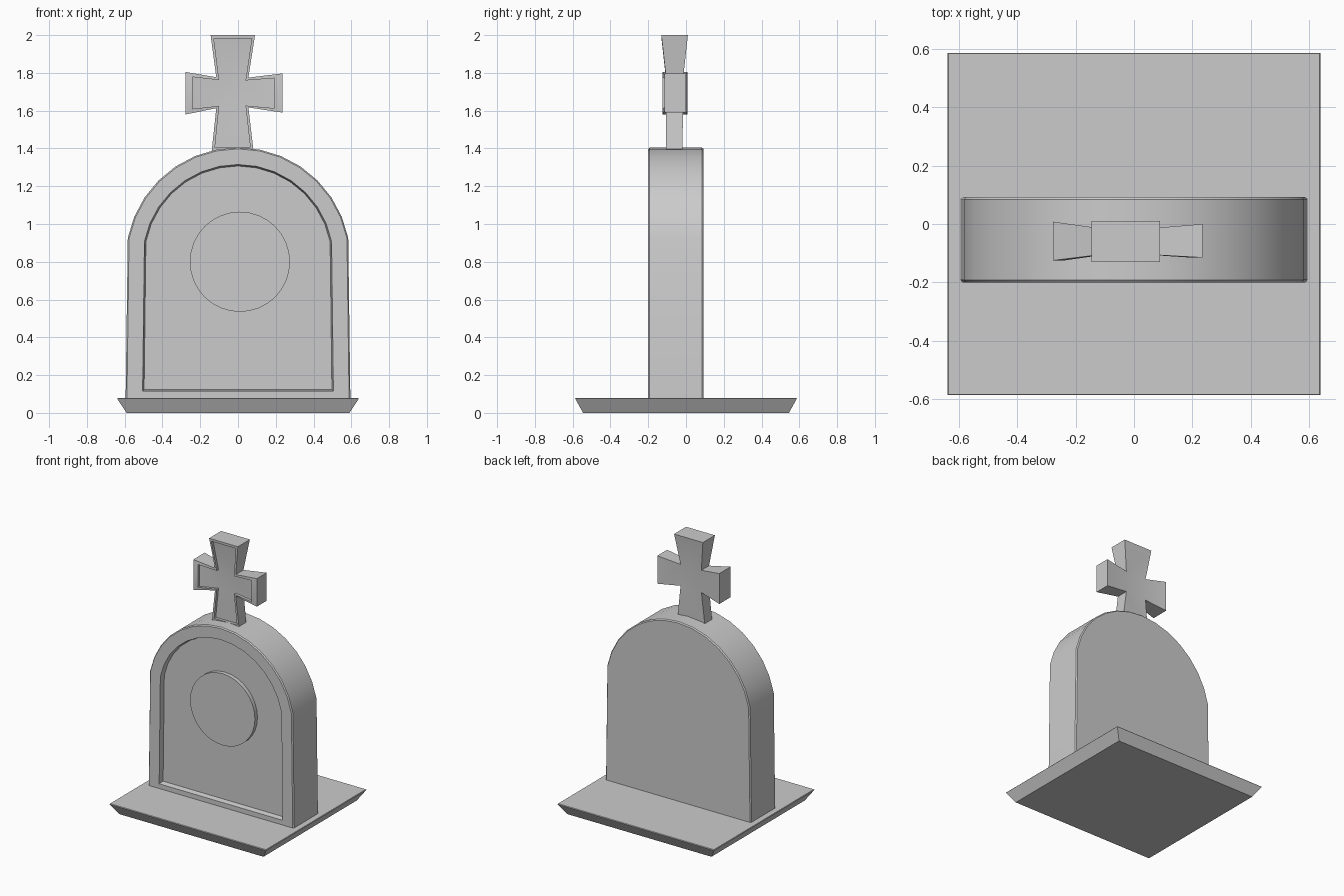
import bpy, bmesh, math

if "Cube" in bpy.data.objects:
    bpy.data.objects.remove(bpy.data.objects["Cube"])


def loft(name, rings, caps=None, angle=30):
    """Skin a list of equal-length rings and close both ends."""
    bm = bmesh.new()
    loops = [[bm.verts.new(p) for p in r] for r in rings]
    n = len(rings[0])
    for a, b in zip(loops, loops[1:]):
        for i in range(n):
            j = (i + 1) % n
            bm.faces.new((a[i], a[j], b[j], b[i]))
    for end in (loops[0], loops[-1]):
        for idx in caps or [range(n)]:
            bm.faces.new([end[i] for i in idx])
    bmesh.ops.recalc_face_normals(bm, faces=bm.faces)
    me = bpy.data.meshes.new(name)
    bm.to_mesh(me)
    bm.free()
    ob = bpy.data.objects.new(name, me)
    bpy.context.collection.objects.link(ob)
    bpy.ops.object.select_all(action='DESELECT')
    ob.select_set(True)
    bpy.context.view_layer.objects.active = ob
    bpy.ops.object.shade_smooth_by_angle(angle=math.radians(angle))
    return ob


def rect(w, d, z):
    return [(-w, -d, z), (w, -d, z), (w, d, z), (-w, d, z)]


def arch(r, bottom, y):
    arc = [math.pi * (1 - i / 16) for i in range(1, 16)]
    return ([(-r, bottom, y)] + [(r * math.cos(a), 0.81 + r * math.sin(a), y) for a in arc]
            + [(r, bottom, y)])


def upright(ring):
    return [(x, y, z) for x, z, y in ring]


# Base slab, tapering towards the ground
loft("base", [rect(0.59, 0.545, 0), rect(0.64, 0.587, 0.076), rect(0.637, 0.584, 0.08)])

# Arched headstone with softened rims and a sunken front panel
loft("headstone", [upright(arch(*a)) for a in (
    (0.588, 0.07, 0.092), (0.595, 0.07, 0.084), (0.595, 0.07, -0.192),
    (0.588, 0.07, -0.2), (0.505, 0.115, -0.2), (0.497, 0.123, -0.165))])

# Round medallion inside the panel
def circle(r, y):
    return [(0.01 + r * math.cos(i * math.pi / 16), y, 0.8 + r * math.sin(i * math.pi / 16))
            for i in range(32)]

loft("medallion", [circle(0.265, -0.155), circle(0.265, -0.195)])

# Flared cross: x, z, front y, back y, then x, z of the sunken face
cross = [
    (-0.145, 2.00, -0.13, 0.01, -0.128, 1.982), (0.09, 2.00, -0.13, 0.01, 0.073, 1.982),
    (0.055, 1.775, -0.105, -0.015, 0.04, 1.76),
    (0.235, 1.797, -0.115, 0.0, 0.193, 1.772), (0.235, 1.59, -0.115, 0.0, 0.193, 1.613),
    (0.055, 1.617, -0.105, -0.015, 0.04, 1.627),
    (0.083, 1.38, -0.105, -0.02, 0.065, 1.405), (-0.14, 1.38, -0.105, -0.02, -0.122, 1.405),
    (-0.115, 1.613, -0.105, -0.015, -0.1, 1.625),
    (-0.278, 1.58, -0.125, 0.008, -0.24, 1.61), (-0.278, 1.805, -0.125, 0.008, -0.24, 1.778),
    (-0.115, 1.777, -0.105, -0.015, -0.1, 1.762),
]
quads = [(0, 1, 2, 11), (2, 3, 4, 5), (5, 6, 7, 8), (8, 9, 10, 11), (11, 2, 5, 8)]
loft("cross", [
    [(x, yb, z) for x, z, yf, yb, u, v in cross],
    [(x, yf, z) for x, z, yf, yb, u, v in cross],
    [(u, yf, v) for x, z, yf, yb, u, v in cross],
    [(u, yf + 0.02, v) for x, z, yf, yb, u, v in cross]], quads)
